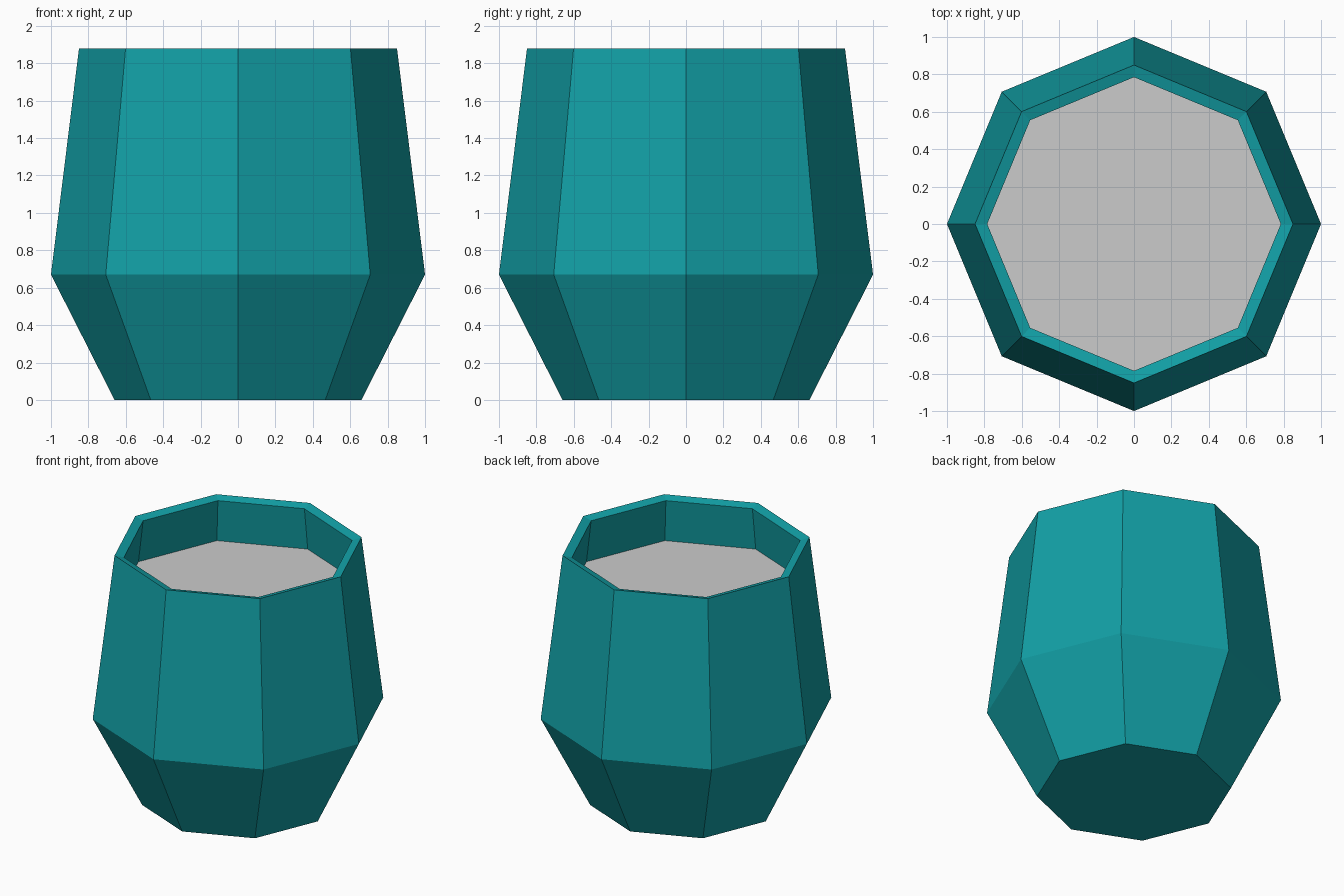
import bpy, bmesh
from math import cos, sin, pi

if "Cube" in bpy.data.objects:
    bpy.data.objects.remove(bpy.data.objects["Cube"])

SIDES = 8


def lathe(name, profile, cap_start=False, cap_end=False):
    """Spin a (radius, z) profile into a flat-faced octagonal shell."""
    bm = bmesh.new()
    rings = [[bm.verts.new((r * cos(2 * pi * i / SIDES), r * sin(2 * pi * i / SIDES), z))
              for i in range(SIDES)] for r, z in profile]
    for a, b in zip(rings, rings[1:]):
        for i in range(SIDES):
            j = (i + 1) % SIDES
            bm.faces.new((a[i], a[j], b[j], b[i]))
    if cap_start:
        bm.faces.new(rings[0][::-1])
    if cap_end:
        bm.faces.new(rings[-1])
    mesh = bpy.data.meshes.new(name)
    bm.to_mesh(mesh)
    bm.free()
    obj = bpy.data.objects.new(name, mesh)
    bpy.context.collection.objects.link(obj)
    return obj


# Pot: foot, belly, outer rim, inner rim (sloping slightly inward), inner wall
pot = lathe("pot", [(0.66, 0), (1.0, 0.67), (0.85, 1.88), (0.785, 1.862), (0.824, 1.545)],
            cap_start=True)
teal = bpy.data.materials.new("teal_glaze")
teal.diffuse_color = (0.006, 0.35, 0.38, 1)
teal.use_nodes = True
teal.node_tree.nodes["Principled BSDF"].inputs["Base Color"].default_value = teal.diffuse_color
pot.data.materials.append(teal)

# Fill surface inside the pot
lathe("soil", [(0.824, 1.545)], cap_end=True)
